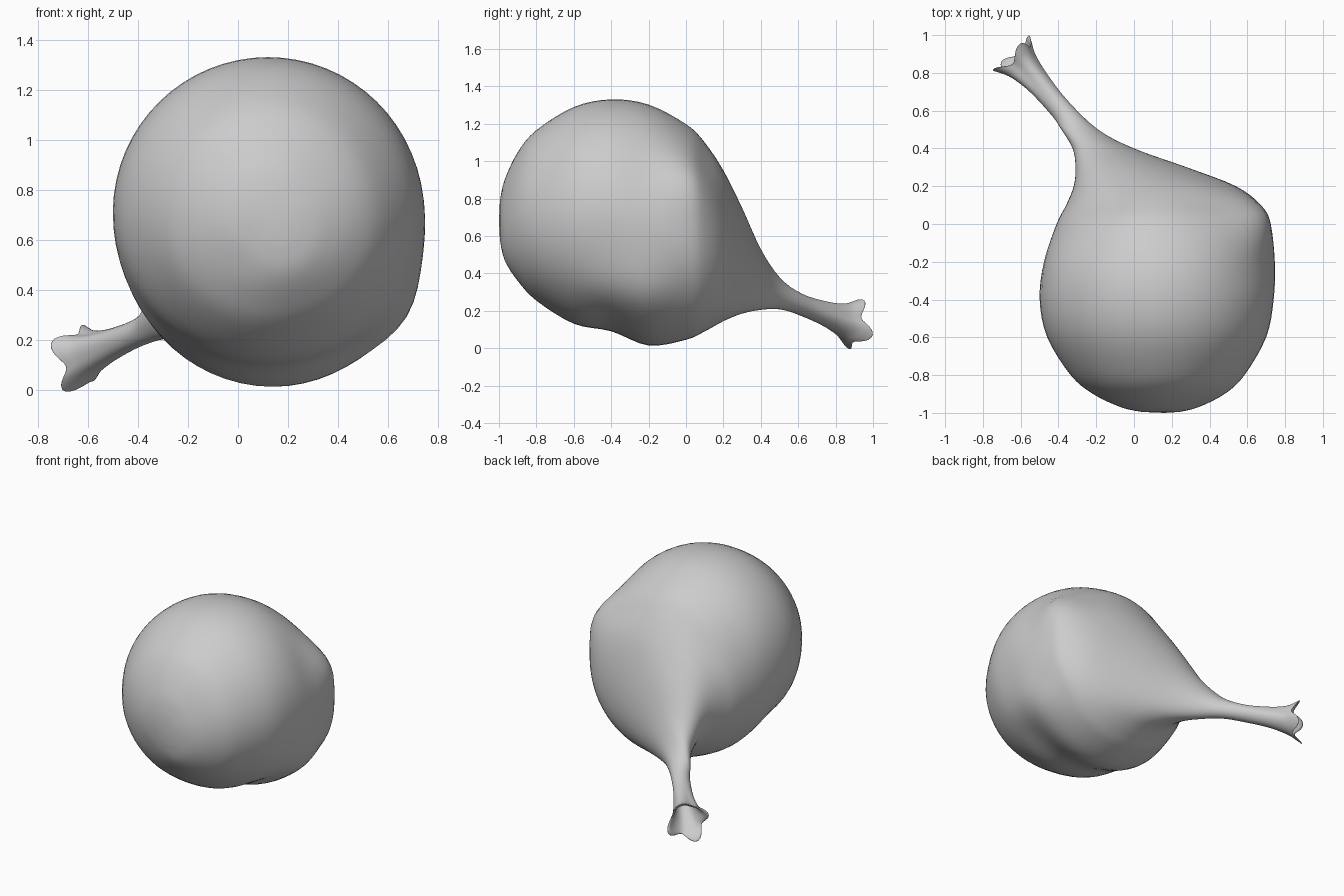
import bpy, bmesh, math
from mathutils import Vector

if "Cube" in bpy.data.objects:
    bpy.data.objects.remove(bpy.data.objects["Cube"])

grey = bpy.data.materials.new("plain grey")
grey.diffuse_color = (0.6, 0.6, 0.6, 1)
grey.use_nodes = True
grey.node_tree.nodes["Principled BSDF"].inputs["Base Color"].default_value = grey.diffuse_color
N = 64
STEPS = 4
BALL = Vector((0.12, -0.38, 0.71))
R = 0.62


def hull(pts):
    """Convex outline of 2D points, counter-clockwise."""
    pts = sorted(set(pts))
    out = []
    for seq in (pts, pts[::-1]):
        part = []
        for p in seq:
            while len(part) > 1 and ((part[-1][0] - part[-2][0]) * (p[1] - part[-2][1])
                                     - (part[-1][1] - part[-2][1]) * (p[0] - part[-2][0])) <= 0:
                part.pop()
            part.append(p)
        out += part[:-1]
    return out


def section(y, x0, x1, z0, z1, corners=()):
    """Skin around the oval, the ball and any corner points in one y plane."""
    cx, cz, rx, rz = (x0 + x1) / 2, (z0 + z1) / 2, (x1 - x0) / 2, (z1 - z0) / 2
    turns = [math.tau * i / 96 for i in range(96)]
    pts = [(cx + rx * math.cos(t), cz + rz * math.sin(t)) for t in turns]
    rr = R * R - (y - BALL.y) ** 2
    if rr > 0:
        r = math.sqrt(rr)
        pts += [(BALL.x + r * math.cos(t), BALL.z + r * math.sin(t)) for t in turns]
    edge = hull(pts + list(corners))
    radii = []
    for i in range(N):
        t = math.tau * i / N
        c, s = math.cos(t), math.sin(t)
        best = 1e9
        for p, q in zip(edge, edge[1:] + edge[:1]):
            nx, nz = q[1] - p[1], p[0] - q[0]
            d = nx * c + nz * s
            if d > 1e-9:
                best = min(best, (nx * (p[0] - cx) + nz * (p[1] - cz)) / d)
        radii.append(best)
    for _ in range(4):
        radii = [(radii[i - 1] + 2 * radii[i] + radii[(i + 1) % N]) / 4 for i in range(N)]
    return [Vector((cx + r * math.cos(math.tau * i / N), y, cz + r * math.sin(math.tau * i / N)))
            for i, r in enumerate(radii)]


def mouth_ring(centre, radius, lobe):
    """Four-lobed, wavy ring across the neck direction."""
    u, v, w = Vector((0.72, 0.69, 0)), Vector((0, 0, 1)), Vector((-0.69, 0.72, 0))
    ring = []
    for i in range(N):
        t = math.tau * i / N
        wave = lobe * math.cos(4 * (t - 1.13))
        r = radius * (1 + wave)
        ring.append(Vector(centre) + u * r * math.cos(t) + v * r * math.sin(t) + w * 0.15 * wave)
    return ring


def spline(a, b, c, d, t):
    """Smooth curve from b to c."""
    return 0.5 * (2 * b + (c - a) * t + (2 * a - 5 * b + 4 * c - d) * t * t
                  + (3 * b - a - 3 * c + d) * t ** 3)


# Bulb sections: y, x bounds, z bounds, corner points
body = [
    (-0.995, 0.08, 0.24, 0.58, 0.76),
    (-0.97, 0.00, 0.34, 0.47, 0.86),
    (-0.90, -0.18, 0.48, 0.36, 1.02),
    (-0.80, -0.28, 0.585, 0.26, 1.13),
    (-0.60, -0.42, 0.69, 0.17, 1.27, ((0.60, 0.36),)),
    (-0.40, -0.495, 0.735, 0.11, 1.33, ((0.66, 0.30),)),
    (-0.20, -0.475, 0.745, 0.015, 1.29, ((0.69, 0.28), (0.15, 0.01))),
    (0.00, -0.41, 0.72, 0.045, 1.18, ((0.715, 0.92), (0.58, 0.27))),
    (0.10, -0.36, 0.67, 0.09, 1.07, ((0.66, 0.86),)),
    (0.20, -0.32, 0.54, 0.145, 0.95, ((0.51, 0.72),)),
    (0.30, -0.31, 0.28, 0.185, 0.75),
    (0.40, -0.325, 0.0, 0.205, 0.53),
    (0.50, -0.385, -0.19, 0.208, 0.38),
]
rings = [section(*s) for s in body]

# Neck, flared lobed mouth and its hollow
for centre, radius, lobe in [
    ((-0.39, 0.61, 0.235), 0.058, 0.0),
    ((-0.50, 0.74, 0.185), 0.065, 0.03),
    ((-0.58, 0.83, 0.150), 0.086, 0.08),
    ((-0.62, 0.875, 0.133), 0.112, 0.15),
    ((-0.635, 0.89, 0.128), 0.122, 0.17),
    ((-0.62, 0.875, 0.133), 0.098, 0.17),
    ((-0.56, 0.81, 0.158), 0.062, 0.08),
    ((-0.48, 0.72, 0.192), 0.042, 0.0),
]:
    rings.append(mouth_ring(centre, radius, lobe))

# Skin stretched smoothly through all sections
bm = bmesh.new()
loops = []
last = len(rings) - 1
for k in range(last):
    a, b, c, d = (rings[max(0, min(last, k + o))] for o in (-1, 0, 1, 2))
    for s in range(STEPS):
        loops.append([bm.verts.new(spline(a[i], b[i], c[i], d[i], s / STEPS)) for i in range(N)])
loops.append([bm.verts.new(p) for p in rings[last]])
for a, b in zip(loops, loops[1:]):
    for i in range(N):
        j = (i + 1) % N
        bm.faces.new((a[i], a[j], b[j], b[i]))
for loop, tip in ((loops[0], (0.16, -1.0, 0.68)), (loops[-1], (-0.45, 0.69, 0.205))):
    end = bm.verts.new(tip)
    for i in range(N):
        bm.faces.new((loop[i], loop[(i + 1) % N], end))
bmesh.ops.recalc_face_normals(bm, faces=bm.faces)
mesh = bpy.data.meshes.new("pear_body")
bm.to_mesh(mesh)
bm.free()
mesh.materials.append(grey)
for p in mesh.polygons:
    p.use_smooth = True
pear = bpy.data.objects.new("pear_body", mesh)
bpy.context.collection.objects.link(pear)
